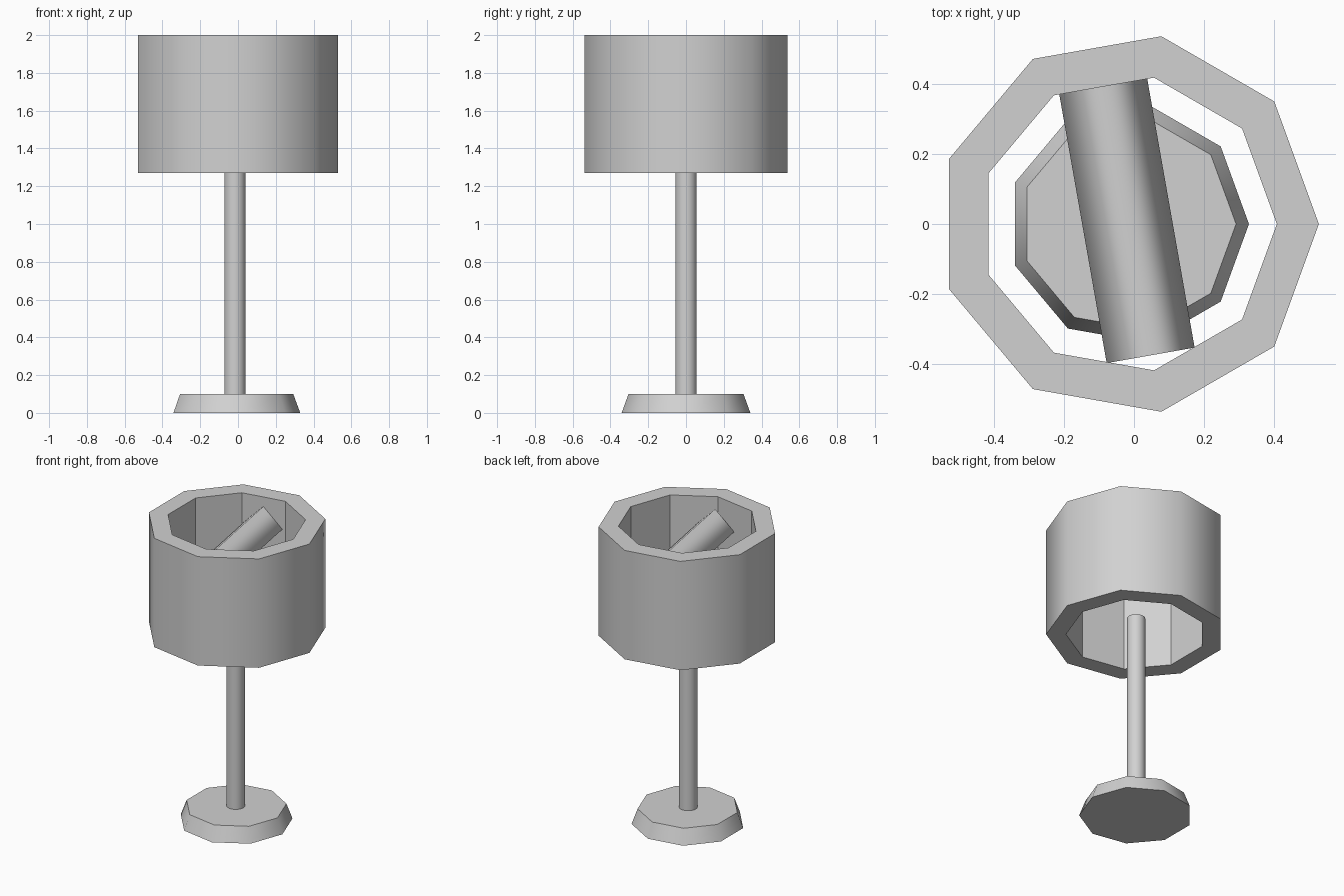
import bpy
import bmesh
from math import cos, sin, pi, radians
from mathutils import Matrix

cube = bpy.data.objects.get("Cube")
if cube:
    bpy.data.objects.remove(cube)

# Single plain grey for the whole lamp
grey = bpy.data.materials.new("plain_grey")
grey.use_nodes = True
colour = (0.64, 0.64, 0.64, 1)
grey.diffuse_color = colour
grey.node_tree.nodes["Principled BSDF"].inputs["Base Color"].default_value = colour

AXIS_X = -0.0165
SIDES = 9


def turned_part(name, profile, sides, smooth_bands, closed=False, matrix=None):
    """Sweep (radius, height) points round z; capped unless the profile is closed."""
    bm = bmesh.new()
    rings = [[bm.verts.new((r * cos(2 * pi * i / sides), r * sin(2 * pi * i / sides), z))
              for i in range(sides)] for r, z in profile]
    bands = len(rings) if closed else len(rings) - 1
    for b in range(bands):
        low, high = rings[b], rings[(b + 1) % len(rings)]
        for i in range(sides):
            j = (i + 1) % sides
            face = bm.faces.new((low[i], low[j], high[j], high[i]))
            face.smooth = b in smooth_bands
    if not closed:
        bm.faces.new(rings[0][::-1])
        bm.faces.new(rings[-1])
    bmesh.ops.recalc_face_normals(bm, faces=bm.faces)
    bm.transform(matrix or Matrix())
    mesh = bpy.data.meshes.new(name)
    bm.to_mesh(mesh)
    bm.free()
    mesh.materials.append(grey)
    obj = bpy.data.objects.new(name, mesh)
    obj.location.x = AXIS_X
    bpy.context.collection.objects.link(obj)
    return obj


# Foot, tapering upward
turned_part("base", [(0.346, 0), (0.309, 0.1)], SIDES, {0})

# Slim round stem ending just inside the shade
turned_part("stem", [(0.056, 0.1), (0.056, 1.38)], 24, {0})

# Thick open shade: smooth outside, faceted inside
turned_part("shade", [(0.5465, 1.27), (0.5465, 2), (0.426, 2), (0.426, 1.27)],
            SIDES, {0}, closed=True)

# Four-sided bulb lying across the shade
lay_down = (Matrix.Translation((-0.004, 0.0105, 1.808))
            @ Matrix.Rotation(radians(10), 4, "Z")
            @ Matrix.Rotation(radians(90), 4, "X"))
turned_part("bulb", [(0.128, -0.393), (0.128, 0.393)], 4, {0}, matrix=lay_down)
